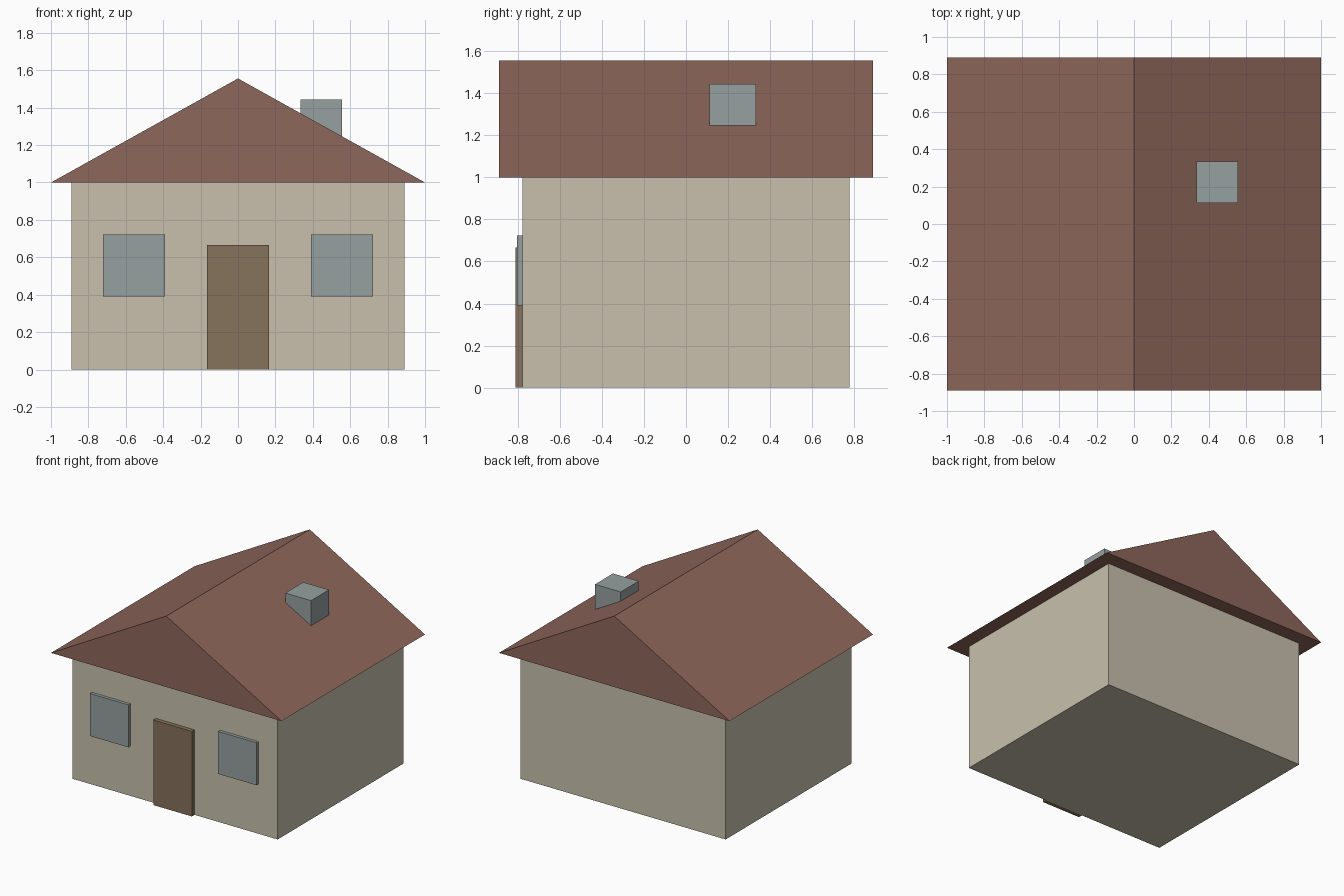
import bpy
import bmesh

cube = bpy.data.objects.get("Cube")
if cube:
    bpy.data.objects.remove(cube, do_unlink=True)


def make_material(name, rgb):
    mat = bpy.data.materials.new(name)
    mat.use_nodes = True
    colour = (*rgb, 1.0)
    mat.diffuse_color = colour
    mat.node_tree.nodes["Principled BSDF"].inputs["Base Color"].default_value = colour
    return mat


def prism(name, profile, y_front, y_back, mat):
    """Extrude an x-z profile from y_front to y_back."""
    bm = bmesh.new()
    face = bm.faces.new([bm.verts.new((x, y_front, z)) for x, z in profile])
    result = bmesh.ops.extrude_face_region(bm, geom=[face])
    moved = [v for v in result["geom"] if isinstance(v, bmesh.types.BMVert)]
    bmesh.ops.translate(bm, verts=moved, vec=(0, y_back - y_front, 0))
    bmesh.ops.recalc_face_normals(bm, faces=bm.faces)
    mesh = bpy.data.meshes.new(name)
    bm.to_mesh(mesh)
    bm.free()
    mesh.materials.append(mat)
    obj = bpy.data.objects.new(name, mesh)
    bpy.context.collection.objects.link(obj)
    return obj


def box(name, xs, ys, zs, mat):
    profile = [(xs[0], zs[0]), (xs[1], zs[0]), (xs[1], zs[1]), (xs[0], zs[1])]
    return prism(name, profile, ys[0], ys[1], mat)


cream = make_material("cream plaster", (0.58, 0.53, 0.42))
red = make_material("red brown roof", (0.27, 0.135, 0.105))
brown = make_material("brown wood", (0.24, 0.168, 0.107))
grey = make_material("blue grey", (0.31, 0.35, 0.35))

WALL_Y = 0.778

# Walls and solid gable roof
box("walls", (-0.889, 0.889), (-WALL_Y, WALL_Y), (0, 1), cream)
prism("roof", [(-1, 1), (1, 1), (0, 1.556)], -0.889, 0.889, red)

# Chimney, sunk into the right-hand slope
box("chimney", (0.333, 0.556), (0.111, 0.333), (1.11, 1.444), grey)

# Door and windows on the front wall
box("door", (-0.167, 0.167), (-0.811, -WALL_Y), (0, 0.667), brown)
for side, x in (("left", 0.556), ("right", -0.556)):
    box(side + "_window", (x - 0.167, x + 0.167), (-0.803, -WALL_Y), (0.39, 0.723), grey)
